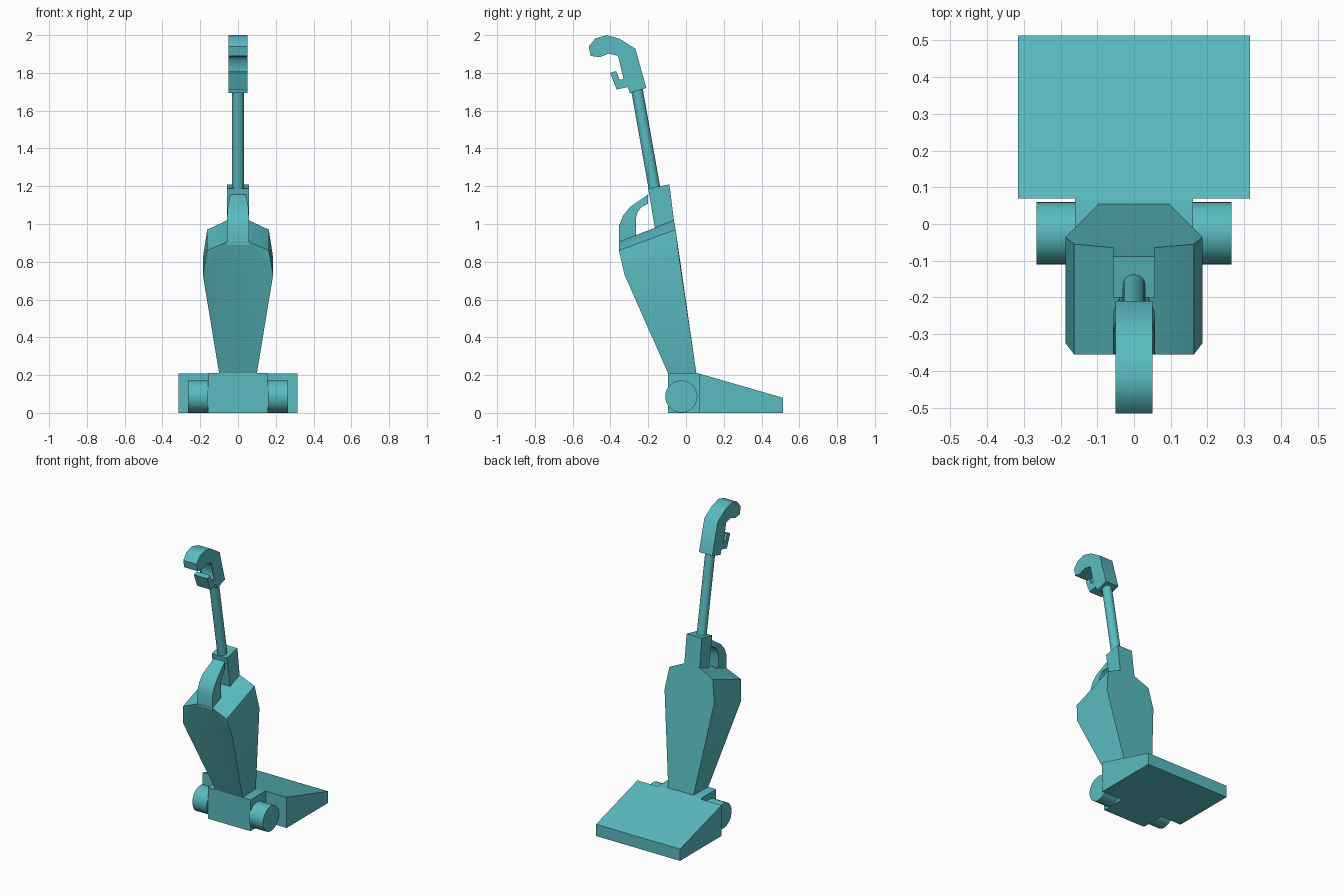
import bpy, bmesh, math
from mathutils import Vector

if "Cube" in bpy.data.objects:
    bpy.data.objects.remove(bpy.data.objects["Cube"])

teal = bpy.data.materials.new("teal_plastic")
teal.diffuse_color = (.10, .50, .53, 1)
teal.use_nodes = True
teal.node_tree.nodes["Principled BSDF"].inputs["Base Color"].default_value = teal.diffuse_color


def finish(name, bm, angle=30):
    bmesh.ops.recalc_face_normals(bm, faces=bm.faces)
    me = bpy.data.meshes.new(name)
    bm.to_mesh(me)
    bm.free()
    me.materials.append(teal)
    ob = bpy.data.objects.new(name, me)
    bpy.context.collection.objects.link(ob)
    bpy.ops.object.select_all(action='DESELECT')
    bpy.context.view_layer.objects.active = ob
    ob.select_set(True)
    bpy.ops.object.shade_smooth_by_angle(angle=math.radians(angle))
    return ob


def loft(name, loops, angle=30):
    """Solid through a series of matching closed loops."""
    bm = bmesh.new()
    rings = [[bm.verts.new(p) for p in loop] for loop in loops]
    caps = [bm.faces.new(rings[0]), bm.faces.new(rings[-1])]
    n = len(rings[0])
    for a, b in zip(rings, rings[1:]):
        for i in range(n):
            j = (i + 1) % n
            bm.faces.new((a[i], a[j], b[j], b[i]))
    bmesh.ops.triangulate(bm, faces=[f for f in caps if len(f.verts) > 4])
    return finish(name, bm, angle)


def side_profile(name, pts, half, angle=30):
    """Side outline (y, z) extruded symmetrically across x."""
    return loft(name, [[(s * half, y, z) for y, z in pts] for s in (-1, 1)], angle)


def rod(name, p, q, r, sides=32):
    p, q = Vector(p), Vector(q)
    bm = bmesh.new()
    bmesh.ops.create_cone(bm, cap_ends=True, segments=sides, radius1=r, radius2=r,
                          depth=(q - p).length)
    rot = (q - p).to_track_quat('Z', 'Y').to_matrix().to_4x4()
    bmesh.ops.transform(bm, matrix=rot, verts=bm.verts)
    bmesh.ops.translate(bm, vec=(p + q) / 2, verts=bm.verts)
    return finish(name, bm)


# Floor head and the narrow block behind it
side_profile("floor_head", [(.07, 0), (.513, 0), (.513, .08), (.07, .208)], .315)
side_profile("neck_block", [(-.095, 0), (.07, 0), (.07, .208), (.05, .212), (-.095, .212)], .16)

# Wheels
for s, side in ((-1, "left"), (1, "right")):
    rod("wheel_" + side, (s * .158, -.025, .087), (s * .265, -.025, .087), .085)

# Tapered bag body: mirrored outlines for the rear and the straight front plane
rear = [(.10, -.095, .21), (.186, -.325, .73), (.163, -.355, .86), (.057, -.355, .905)]
fore = [(.095, .055, .21), (.186, -.036, .82), (.163, -.055, .97), (.057, -.064, 1.02)]
loft("bag_body", [pts + [(-x, y, z) for x, y, z in reversed(pts)] for pts in (rear, fore)])

# Collar that holds the pole
side_profile("pole_collar", [(-.16, .95), (-.055, .95), (-.088, 1.21), (-.2, 1.187)], .057)

# Carry handle arching from the rear of the body to the collar:
# half width, outer (y, z), inner (y, z) for each station
stations = [(.057, -.354, .89, -.265, .93), (.057, -.355, .99, -.266, 1.03),
            (.057, -.333, 1.045, -.255, 1.065), (.055, -.296, 1.09, -.235, 1.09),
            (.04, -.2, 1.157, -.2, 1.108)]
loft("carry_handle", [[(-w, oy, oz), (w, oy, oz), (w, iy, iz), (-w, iy, iz)]
                      for w, oy, oz, iy, iz in stations], 35)

# Pole
rod("pole", (0, -.160, 1.15), (0, -.263, 1.73), .031, 24)

# Hooked grip with trigger
side_profile("hook_grip",
             [(-.505, 1.89), (-.515, 1.94), (-.48, 1.983), (-.42, 2.0), (-.35, 1.98),
              (-.268, 1.928), (-.21, 1.72), (-.298, 1.693), (-.308, 1.725), (-.367, 1.712),
              (-.402, 1.80), (-.37, 1.81), (-.352, 1.765), (-.33, 1.765), (-.318, 1.785),
              (-.338, 1.865), (-.36, 1.89), (-.41, 1.902), (-.457, 1.883)], .05, 46)
